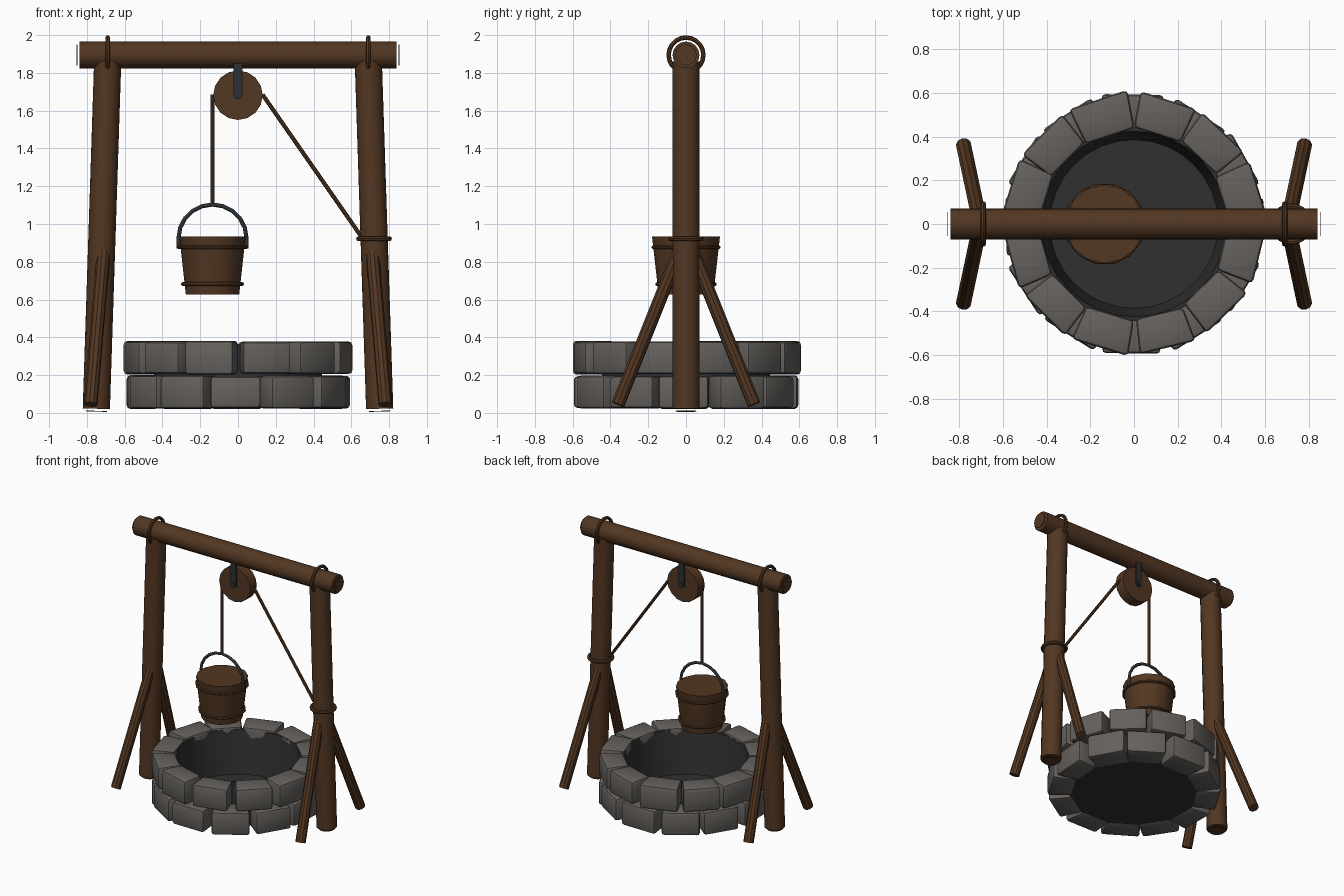
import bpy, bmesh, math, random
from mathutils import Vector, Matrix

random.seed(4)
if "Cube" in bpy.data.objects:
    bpy.data.objects.remove(bpy.data.objects["Cube"])


def material(name, rgb):
    m = bpy.data.materials.new(name)
    m.use_nodes = True
    m.diffuse_color = (*rgb, 1)
    m.node_tree.nodes["Principled BSDF"].inputs["Base Color"].default_value = (*rgb, 1)
    return m


WOOD = material("brown wood", (0.085, 0.038, 0.016))
STONE = material("grey stone", (0.13, 0.12, 0.11))
LINER = material("dark lining", (0.03, 0.03, 0.03))
IRON = material("dark iron", (0.025, 0.03, 0.033))


def add(name, bm, mat, smooth=True):
    bmesh.ops.recalc_face_normals(bm, faces=bm.faces)
    me = bpy.data.meshes.new(name)
    bm.to_mesh(me)
    bm.free()
    me.materials.append(mat)
    ob = bpy.data.objects.new(name, me)
    bpy.context.collection.objects.link(ob)
    if smooth:
        bpy.ops.object.select_all(action="DESELECT")
        ob.select_set(True)
        bpy.context.view_layer.objects.active = ob
        bpy.ops.object.shade_smooth_by_angle(angle=math.radians(35))
    return ob


def rod(name, a, b, r, mat, sides=16, r2=None):
    """Closed cylinder or cone from point a to point b."""
    a, b = Vector(a), Vector(b)
    d = b - a
    spin = d.to_track_quat("Z", "Y").to_matrix().to_4x4()
    bm = bmesh.new()
    bmesh.ops.create_cone(bm, cap_ends=True, segments=sides, radius1=r,
                          radius2=r if r2 is None else r2, depth=d.length,
                          matrix=Matrix.Translation((a + b) / 2) @ spin)
    return add(name, bm, mat)


def lathe(name, profile, sides, mat, at=(0, 0, 0), tilt=None):
    """Spin a closed (radius, height) profile around the z axis."""
    bm = bmesh.new()
    rings = [[bm.verts.new((r * math.cos(t), r * math.sin(t), z)) for r, z in profile]
             for t in (math.tau * i / sides for i in range(sides))]
    n = len(profile)
    for i in range(sides):
        p, q = rings[i], rings[(i + 1) % sides]
        for j in range(n):
            k = (j + 1) % n
            bm.faces.new((p[j], q[j], q[k], p[k]))
    bm.transform(Matrix.Translation(at) @ (tilt or Matrix.Identity(4)))
    return add(name, bm, mat)


def hoop(name, at, major, minor, mat, sides=20, tilt=None):
    circle = [(major + minor * math.cos(math.tau * i / 8),
               minor * math.sin(math.tau * i / 8)) for i in range(8)]
    return lathe(name, circle, sides, mat, at, tilt)


def end_disc(name, a, b, r):
    """Thin end-grain disc floating just past the end b of a log."""
    a, b = Vector(a), Vector(b)
    d = (b - a).normalized()
    rod(name, b + d * 0.011, b + d * 0.015, r, WOOD)


# Crossbeam
beam_z = 1.895
rod("crossbeam", (-0.84, 0, beam_z), (0.84, 0, beam_z), 0.071, WOOD)

# Posts, braces and lashings on both sides
for side, s in (("left", 1), ("right", -1)):
    end_disc(side + "_beam_end", (0, 0, beam_z), (s * 0.84, 0, beam_z), 0.056)
    top, foot = (s * 0.69, 0, 1.86), (s * 0.75, 0, 0.022)
    rod(side + "_post", foot, top, 0.072, WOOD)
    end_disc(side + "_post_foot", top, foot, 0.056)
    hoop(side + "_lashing", (s * 0.69, 0, beam_z), 0.092, 0.012, WOOD,
         tilt=Matrix.Rotation(math.pi / 2, 4, "Y"))
    for end, e in (("back", 1), ("front", -1)):
        rod(f"{side}_{end}_brace", (s * 0.78, e * 0.36, 0.045),
            (s * 0.71, e * 0.03, 0.87), 0.036, WOOD, 10)

# Pulley and its hanging bracket
rod("pulley_wheel", (0, -0.04, 1.682), (0, 0.04, 1.682), 0.131, WOOD, 16)
rod("pulley_axle", (0, -0.062, 1.685), (0, 0.062, 1.685), 0.015, IRON, 10)
for end, e in (("back", 1), ("front", -1)):
    bm = bmesh.new()
    outline = [(-0.023, 1.85), (0.023, 1.85)]
    outline += [(0.023 * math.cos(t), 1.684 - 0.023 * math.sin(t))
                for t in (math.pi * i / 6 for i in range(7))]
    face = bm.faces.new([bm.verts.new((x, e * 0.044, z)) for x, z in outline])
    out = bmesh.ops.extrude_face_region(bm, geom=[face])["geom"]
    moved = [v for v in out if isinstance(v, bmesh.types.BMVert)]
    bmesh.ops.translate(bm, verts=moved, vec=(0, e * 0.012, 0))
    add(end + "_pulley_bracket", bm, IRON)

# Ropes
bx = -0.135
rod("bucket_rope", (bx, 0, 1.105), (bx, 0, 1.685), 0.011, WOOD, 8)
rod("tie_rope", (0.655, 0, 0.93), (0.13, 0, 1.685), 0.011, WOOD, 8)
hoop("rope_wrap", (0.72, 0, 0.922), 0.082, 0.013, WOOD)

# Bucket with hoops and handle
rod("bucket", (bx, 0, 0.627), (bx, 0, 0.935), 0.145, WOOD, 14, 0.18)
hoop("upper_bucket_hoop", (bx, 0, 0.877), 0.178, 0.01, WOOD, 14)
hoop("lower_bucket_hoop", (bx, 0, 0.682), 0.157, 0.01, WOOD, 14)
curve = bpy.data.curves.new("bucket_handle", "CURVE")
curve.dimensions = "3D"
curve.bevel_depth = 0.011
curve.bevel_resolution = 1
curve.use_fill_caps = True
arc = [(bx + 0.18 * math.cos(t), 0, 0.925 + 0.178 * math.sin(t))
       for t in (math.pi * i / 10 for i in range(11))]
path = [(bx + 0.18, 0, 0.87)] + arc + [(bx - 0.18, 0, 0.87)]
line = curve.splines.new("POLY")
line.points.add(len(path) - 1)
for p, co in zip(line.points, path):
    p.co = (*co, 1)
curve.materials.append(IRON)
bpy.context.collection.objects.link(bpy.data.objects.new("bucket_handle", curve))

# Well wall: two staggered courses of rounded blocks
for course, z, offset in (("lower", 0.11, 0), ("upper", 0.292, 15)):
    for i in range(12):
        bm = bmesh.new()
        bmesh.ops.create_cube(bm, size=1)
        width = random.uniform(0.262, 0.29)
        depth = random.uniform(0.162, 0.178)
        height = random.uniform(0.168, 0.18)
        for v in bm.verts:
            taper = 1 if v.co.x > 0 else 0.84
            v.co = (v.co.x * depth, v.co.y * width * taper, v.co.z * height)
        bmesh.ops.bevel(bm, geom=bm.edges[:], offset=0.02, segments=2,
                        profile=0.5, affect="EDGES")
        turn = math.radians(offset + 30 * i + random.uniform(-1.5, 1.5))
        wobble = Matrix.Rotation(random.uniform(-0.05, 0.05), 4, "Z")
        bm.transform(Matrix.Rotation(turn, 4, "Z")
                     @ Matrix.Translation((0.505, 0, z)) @ wobble)
        add(f"{course}_stone_{i + 1}", bm, STONE)

# Dark lining and floor of the shaft
lathe("shaft_lining", [(0.385, 0.03), (0.445, 0.03), (0.445, 0.365), (0.425, 0.365),
                       (0.405, 0.2)], 32, LINER)
rod("shaft_floor", (0, 0, 0.03), (0, 0, 0.04), 0.386, LINER, 32)
